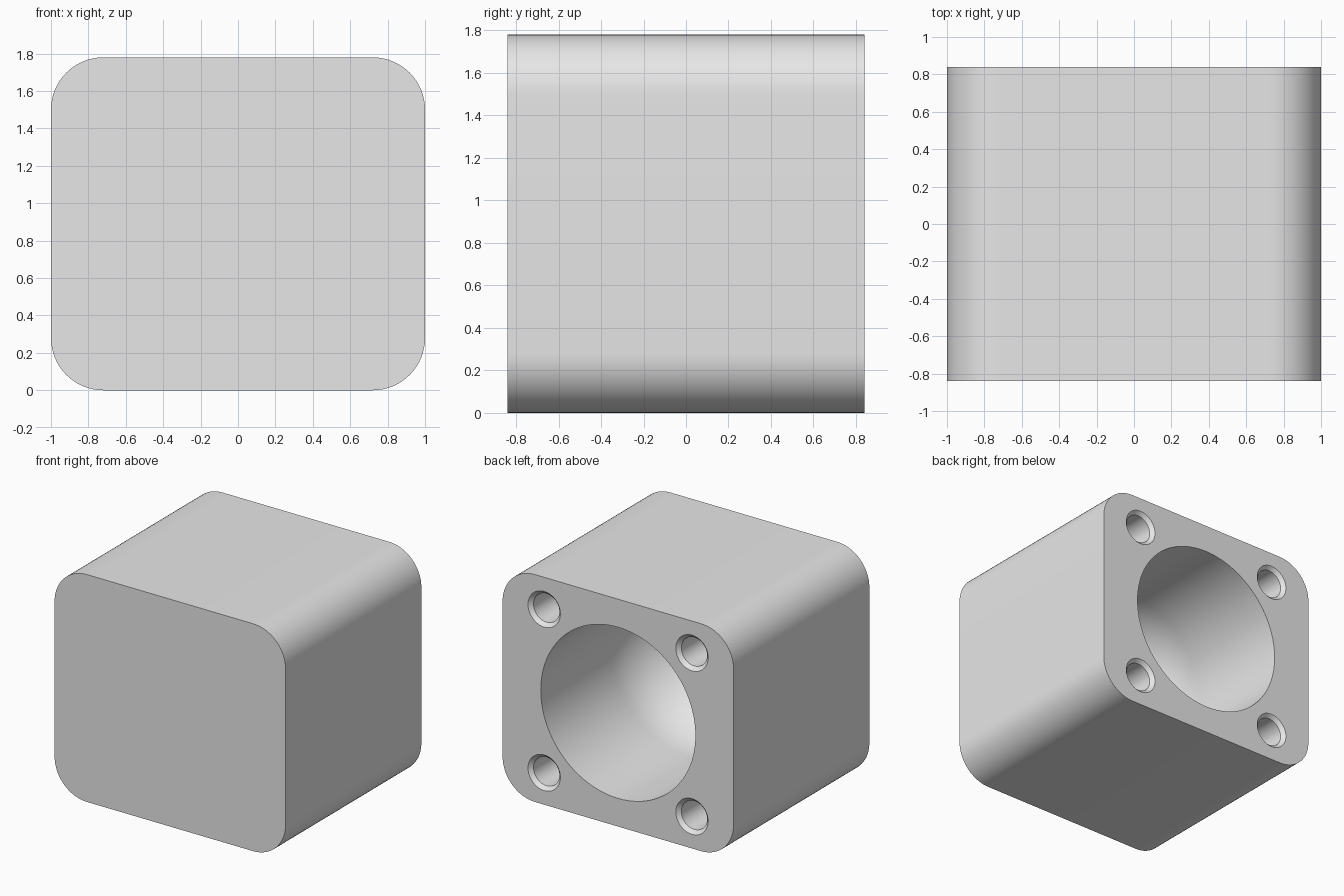
import bpy
import bmesh
from math import sin, cos, pi, tau
from mathutils import Vector, Matrix

old = bpy.data.objects.get("Cube")
if old:
    bpy.data.objects.remove(old, do_unlink=True)

WIDTH, DEPTH, HEIGHT = 2.0, 1.68, 1.78
CORNER = 0.28
BACK, MID = DEPTH / 2, HEIGHT / 2
BOLT = 0.64

grey = bpy.data.materials.new("light grey")
grey.use_nodes = True
grey.diffuse_color = (0.8, 0.8, 0.8, 1)
grey.node_tree.nodes["Principled BSDF"].inputs["Base Color"].default_value = (0.8, 0.8, 0.8, 1)


def add_object(name, bm):
    bmesh.ops.recalc_face_normals(bm, faces=bm.faces)
    mesh = bpy.data.meshes.new(name)
    bm.to_mesh(mesh)
    bm.free()
    mesh.materials.append(grey)
    ob = bpy.data.objects.new(name, mesh)
    bpy.context.collection.objects.link(ob)
    return ob


def bore_cutter(name, x, z, profile, steps):
    """Spin (radius, depth) points about an axis running in from the back face."""
    bm = bmesh.new()
    verts = [bm.verts.new((x + r, BACK - d, z)) for r, d in profile]
    edges = [bm.edges.new(pair) for pair in zip(verts, verts[1:])]
    bmesh.ops.spin(bm, geom=verts + edges, cent=(x, 0, z), axis=(0, 1, 0),
                   angle=tau, steps=steps, use_duplicate=False)
    bmesh.ops.remove_doubles(bm, verts=bm.verts, dist=0.0005)
    ob = add_object(name, bm)
    ob.hide_render = True
    return ob


# Block with four rounded edges running front to back
bm = bmesh.new()
bmesh.ops.create_cube(bm, size=1, matrix=Matrix.Translation((0, 0, MID))
                      @ Matrix.Diagonal((WIDTH, DEPTH, HEIGHT, 1)))
long_edges = [e for e in bm.edges
              if abs((e.verts[0].co - e.verts[1].co).normalized().y) > 0.9]
bmesh.ops.bevel(bm, geom=long_edges, offset=CORNER, segments=16,
                profile=0.5, affect='EDGES')
body = add_object("housing_block", bm)

# Large round-bottomed bore
RADIUS, STRAIGHT, RINGS = 0.67, 0.87, 16
bore = [(0, -0.1), (RADIUS, -0.1)]
for i in range(RINGS + 1):
    a = pi / 2 * i / RINGS
    bore.append((RADIUS * cos(a), STRAIGHT + RADIUS * sin(a)))
cutters = [bore_cutter("main_bore_cutter", 0, MID, bore, 80)]

# Four chamfered bolt holes
bolt = [(0, -0.05), (0.19, -0.05), (0.112, 0.028), (0.112, 0.6), (0, 0.6)]
for sx in (-1, 1):
    for sz in (-1, 1):
        cutters.append(bore_cutter("bolt_hole_cutter", sx * BOLT, MID + sz * BOLT, bolt, 40))

bpy.ops.object.select_all(action='DESELECT')
body.select_set(True)
bpy.context.view_layer.objects.active = body
for cutter in cutters:
    mod = body.modifiers.new("cut", 'BOOLEAN')
    mod.operation = 'DIFFERENCE'
    mod.solver = 'EXACT'
    mod.object = cutter
    bpy.ops.object.modifier_apply(modifier=mod.name)
    bpy.data.objects.remove(cutter, do_unlink=True)

bpy.ops.object.shade_smooth_by_angle(angle=pi / 6)
